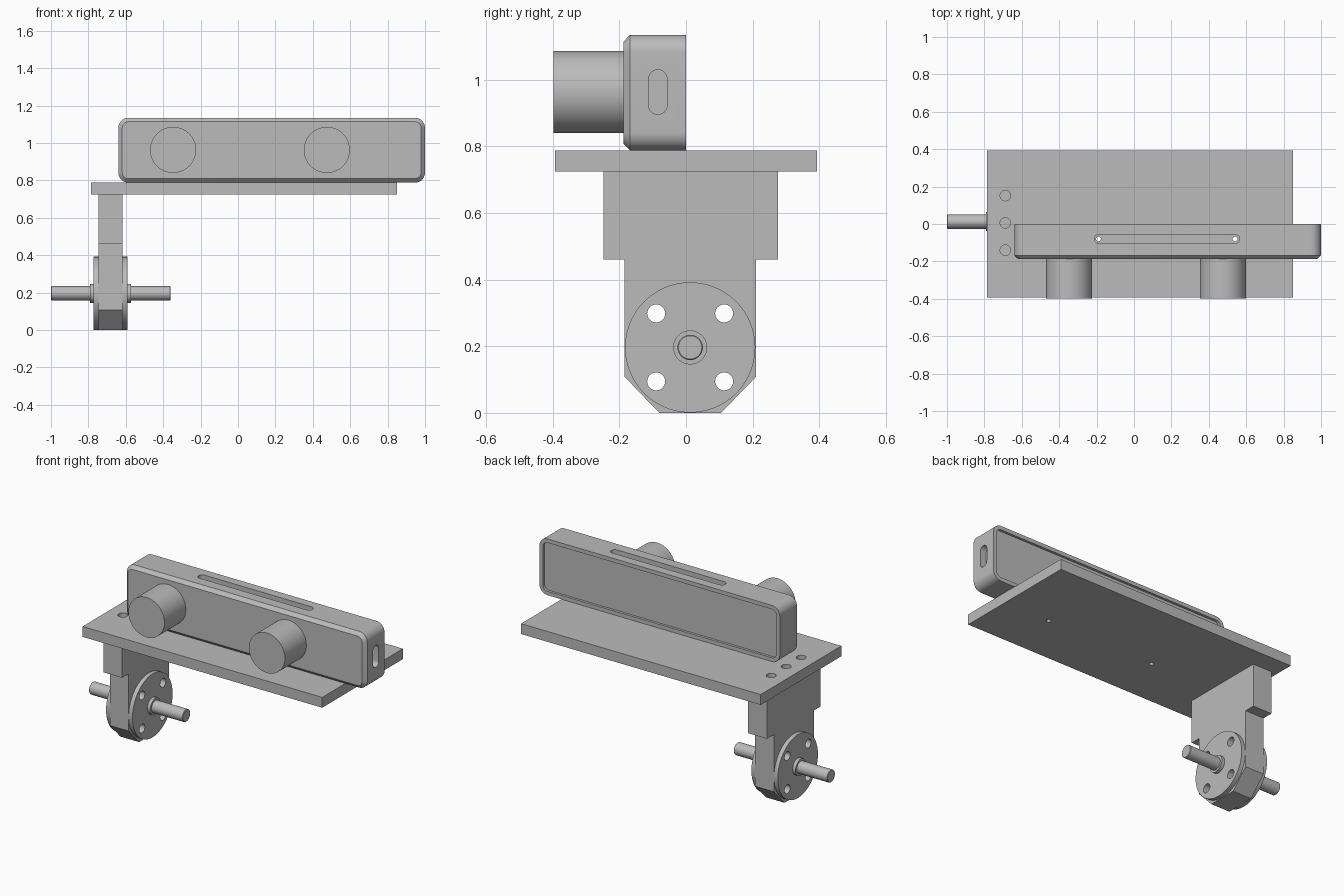
import bpy, bmesh, math

if "Cube" in bpy.data.objects:
    bpy.data.objects.remove(bpy.data.objects["Cube"], do_unlink=True)

grey = bpy.data.materials.new("light grey")
grey.use_nodes = True
grey.diffuse_color = (0.5, 0.5, 0.5, 1)
grey.node_tree.nodes["Principled BSDF"].inputs["Base Color"].default_value = (0.5, 0.5, 0.5, 1)


def rounded(u0, u1, v0, v1, r, steps=10):
    """Outline of a rounded rectangle; a full radius gives a slot or circle."""
    pts = []
    for k, (u, v) in enumerate([(u1 - r, v1 - r), (u0 + r, v1 - r), (u0 + r, v0 + r), (u1 - r, v0 + r)]):
        for i in range(steps + 1):
            a = (k + i / steps) * math.pi / 2
            p = (u + r * math.cos(a), v + r * math.sin(a))
            if not pts or math.dist(p, pts[-1]) > 1e-5:
                pts.append(p)
    if math.dist(pts[0], pts[-1]) < 1e-5:
        pts.pop()
    return pts


def circle(u, v, r, n=64):
    return [(u + r * math.cos(2 * math.pi * i / n), v + r * math.sin(2 * math.pi * i / n)) for i in range(n)]


def place(axis, u, v, w):
    return {"x": (w, u, v), "y": (u, w, v), "z": (u, v, w)}[axis]


def loft(name, axis, sections):
    """Join outlines of equal length, each at a position along the axis, and cap the ends."""
    bm = bmesh.new()
    rings = [[bm.verts.new(place(axis, u, v, w)) for u, v in outline] for outline, w in sections]
    n = len(rings[0])
    for a, b in zip(rings, rings[1:]):
        for i in range(n):
            j = (i + 1) % n
            bm.faces.new((a[i], a[j], b[j], b[i]))
    bm.faces.new(rings[0])
    bm.faces.new(rings[-1])
    bmesh.ops.recalc_face_normals(bm, faces=bm.faces)
    mesh = bpy.data.meshes.new(name)
    bm.to_mesh(mesh)
    bm.free()
    mesh.materials.append(grey)
    ob = bpy.data.objects.new(name, mesh)
    bpy.context.collection.objects.link(ob)
    return ob


def prism(name, axis, outline, a, b):
    return loft(name, axis, [(outline, a), (outline, b)])


def cut(ob, cutters):
    """Subtract the cutters, keep the result and remove the cutters."""
    for c in cutters:
        c.hide_render = True
        m = ob.modifiers.new("cut", "BOOLEAN")
        m.operation, m.solver, m.object = "DIFFERENCE", "EXACT", c
    bpy.context.view_layer.update()
    done = bpy.data.meshes.new_from_object(ob.evaluated_get(bpy.context.evaluated_depsgraph_get()))
    ob.modifiers.clear()
    ob.data = done
    for c in cutters:
        bpy.data.objects.remove(c, do_unlink=True)


def box(u0, u1, v0, v1):
    return [(u0, v0), (u1, v0), (u1, v1), (u0, v1)]


PLATE_BOTTOM, PLATE_TOP = 0.724, 0.788
WHEEL_X, WHEEL_Y, WHEEL_Z = -0.682, 0.0125, 0.1965
parts = []


def bolt_holes():
    return [prism("hole_cutter", "z", circle(-0.688, y, 0.028, 32), 0.6, 0.9) for y in (-0.14, 0.006, 0.152)]


def camera_holes():
    return [prism("hole_cutter", "z", circle(x, -0.08, 0.013, 24), 0.6, 1.3) for x in (-0.19, 0.54)]


def disc_holes():
    return [prism("hole_cutter", "x", circle(WHEEL_Y + a, WHEEL_Z + b, 0.027, 32), -1.2, 0)
            for a in (-0.102, 0.102) for b in (-0.102, 0.102)]


# Mounting plate
plate = prism("mounting_plate", "z", box(-0.785, 0.85, -0.393, 0.393), PLATE_BOTTOM, PLATE_TOP)
cut(plate, bolt_holes() + camera_holes())
parts.append(plate)

# Stepped bracket with chamfered foot
profile = [(-0.08, 0), (0.105, 0), (0.21, 0.108), (0.21, 0.46), (0.276, 0.46), (0.276, PLATE_BOTTOM),
           (-0.247, PLATE_BOTTOM), (-0.247, 0.46), (-0.184, 0.46), (-0.184, 0.108)]
bracket = prism("bracket", "x", profile, WHEEL_X - 0.064, WHEEL_X + 0.064)
cut(bracket, bolt_holes() + disc_holes())
parts.append(bracket)

# Flange discs and hubs on both sides of the bracket
for side, s in (("left", 1), ("right", -1)):
    disc = prism(side + "_flange_disc", "x", circle(WHEEL_Y, WHEEL_Z, 0.1955, 96),
                 WHEEL_X + s * 0.064, WHEEL_X + s * 0.09)
    cut(disc, disc_holes())
    hub = prism(side + "_hub", "x", circle(WHEEL_Y, WHEEL_Z, 0.051), WHEEL_X + s * 0.09, WHEEL_X + s * 0.11)
    parts += [disc, hub]

# Shaft
shaft, tip = circle(WHEEL_Y, WHEEL_Z, 0.038), circle(WHEEL_Y, WHEEL_Z, 0.035)
parts.append(loft("shaft", "x", [(tip, -1), (shaft, -0.997), (shaft, -0.363), (tip, -0.36)]))


# Camera housing: recessed back, rounded corners, chamfered front
def outline(inset):
    return rounded(-0.64 + inset, 1 - inset, PLATE_TOP + inset, 1.135 - inset, 0.055 - inset)


housing = loft("camera_housing", "y", [(outline(0.024), -0.015), (outline(0.024), 0), (outline(0), 0),
                                       (outline(0), -0.168), (outline(0.021), -0.188)])
top_slot = prism("slot_cutter", "z", rounded(-0.212, 0.565, -0.104, -0.056, 0.0239), 1.1, 1.2)
side_slot = prism("slot_cutter", "x", rounded(-0.112, -0.057, 0.896, 1.03, 0.0274), 0.96, 1.1)
cut(housing, [top_slot, side_slot] + camera_holes())
parts.append(housing)

# Lens barrels
for name, x in (("right_lens", -0.347), ("left_lens", 0.475)):
    parts.append(prism(name, "y", circle(x, 0.963, 0.123, 96), -0.397, -0.187))

# Smooth the round walls, keep edges sharp
for ob in bpy.context.scene.objects:
    ob.select_set(ob in parts)
bpy.context.view_layer.objects.active = parts[0]
bpy.ops.object.shade_smooth_by_angle(angle=math.radians(25))
